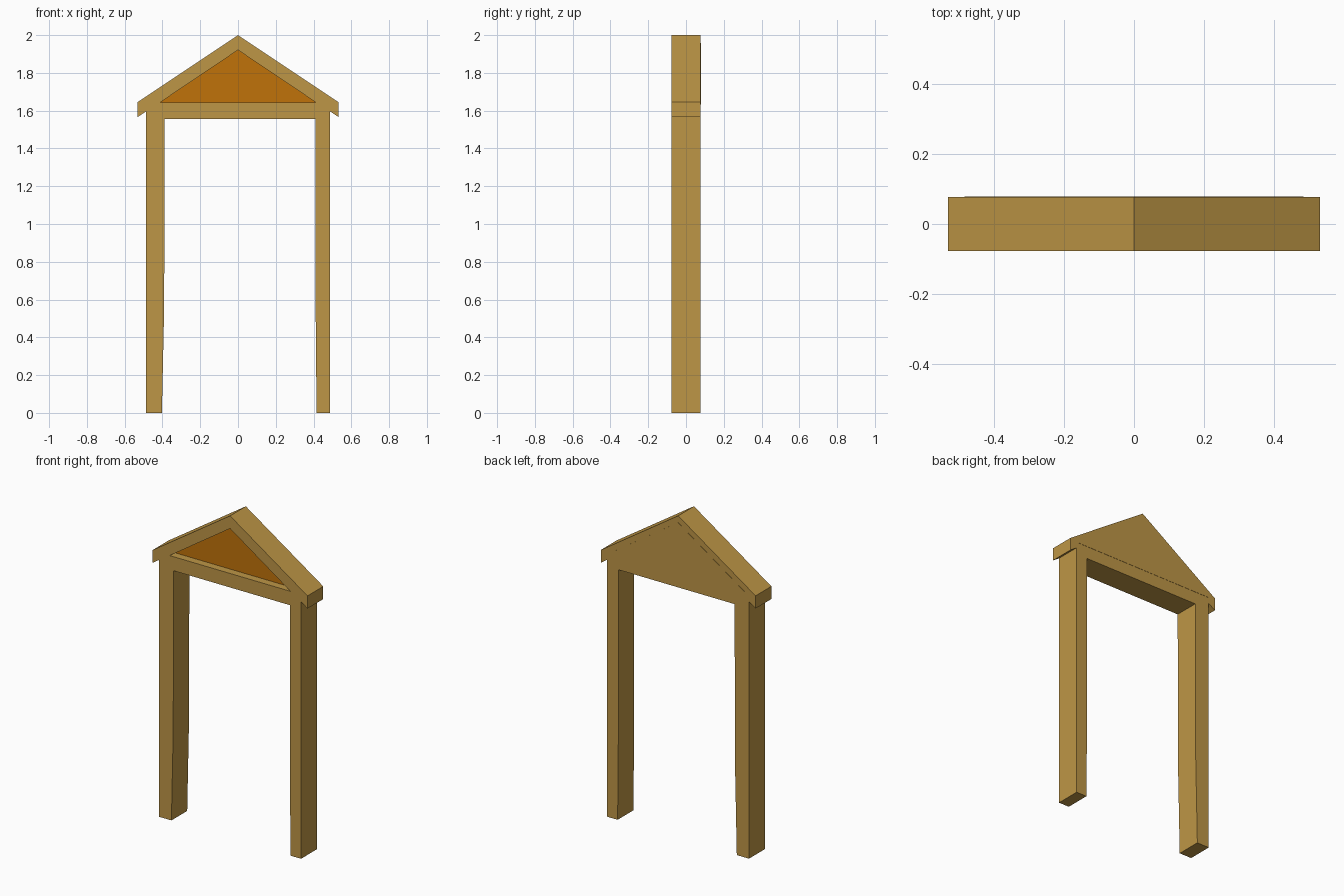
import bpy, bmesh
from mathutils import Vector

if "Cube" in bpy.data.objects:
    bpy.data.objects.remove(bpy.data.objects["Cube"])


def material(name, colour):
    m = bpy.data.materials.new(name)
    m.diffuse_color = (*colour, 1.0)
    m.use_nodes = True
    m.node_tree.nodes["Principled BSDF"].inputs["Base Color"].default_value = m.diffuse_color
    return m


wood = material("light wood", (0.515, 0.305, 0.061))
orange = material("dark orange", (0.527, 0.171, 0.003))


def prism(name, loops, y0, y1, mats):
    """Extrude x-z outlines (outer loop, then any holes) from y0 to y1."""
    bm = bmesh.new()
    edges = []
    for loop in loops:
        vs = [bm.verts.new((x, y0, z)) for x, z in loop]
        edges += [bm.edges.new((vs[i], vs[(i + 1) % len(vs)])) for i in range(len(vs))]
    bmesh.ops.triangle_fill(bm, edges=edges, normal=(0, -1, 0), use_beauty=True)
    ext = bmesh.ops.extrude_face_region(bm, geom=bm.faces[:], use_keep_orig=True)
    bmesh.ops.translate(bm, vec=Vector((0, y1 - y0, 0)),
                        verts=[g for g in ext["geom"] if isinstance(g, bmesh.types.BMVert)])
    bmesh.ops.recalc_face_normals(bm, faces=bm.faces[:])
    # the second material, if any, goes on the front-facing side
    for f in bm.faces:
        f.normal_update()
        f.material_index = len(mats) - 1 if f.normal.y < -0.9 else 0
    me = bpy.data.meshes.new(name)
    bm.to_mesh(me)
    bm.free()
    for m in mats:
        me.materials.append(m)
    ob = bpy.data.objects.new(name, me)
    bpy.context.collection.objects.link(ob)
    return ob


# Door frame: two posts, lintel and gable roof with a triangular opening
outline = [
    (-0.487, 0), (-0.403, 0), (-0.391, 0.55), (-0.388, 1.555),
    (0.411, 1.555), (0.411, 0.55), (0.416, 0), (0.488, 0),
    (0.488, 1.596), (0.532, 1.566), (0.532, 1.645), (0, 2.0),
    (-0.532, 1.645), (-0.532, 1.566), (-0.487, 1.596),
]
opening = [(-0.415, 1.642), (0.415, 1.642), (0, 1.921)]
prism("door_frame", [outline, opening], -0.078, 0.077, [wood])

# Gable panel: recessed orange front, wooden back just proud of the frame
prism("gable_panel", [[(-0.485, 1.632), (0.485, 1.632), (0, 1.958)]],
      -0.03, 0.0785, [wood, orange])
